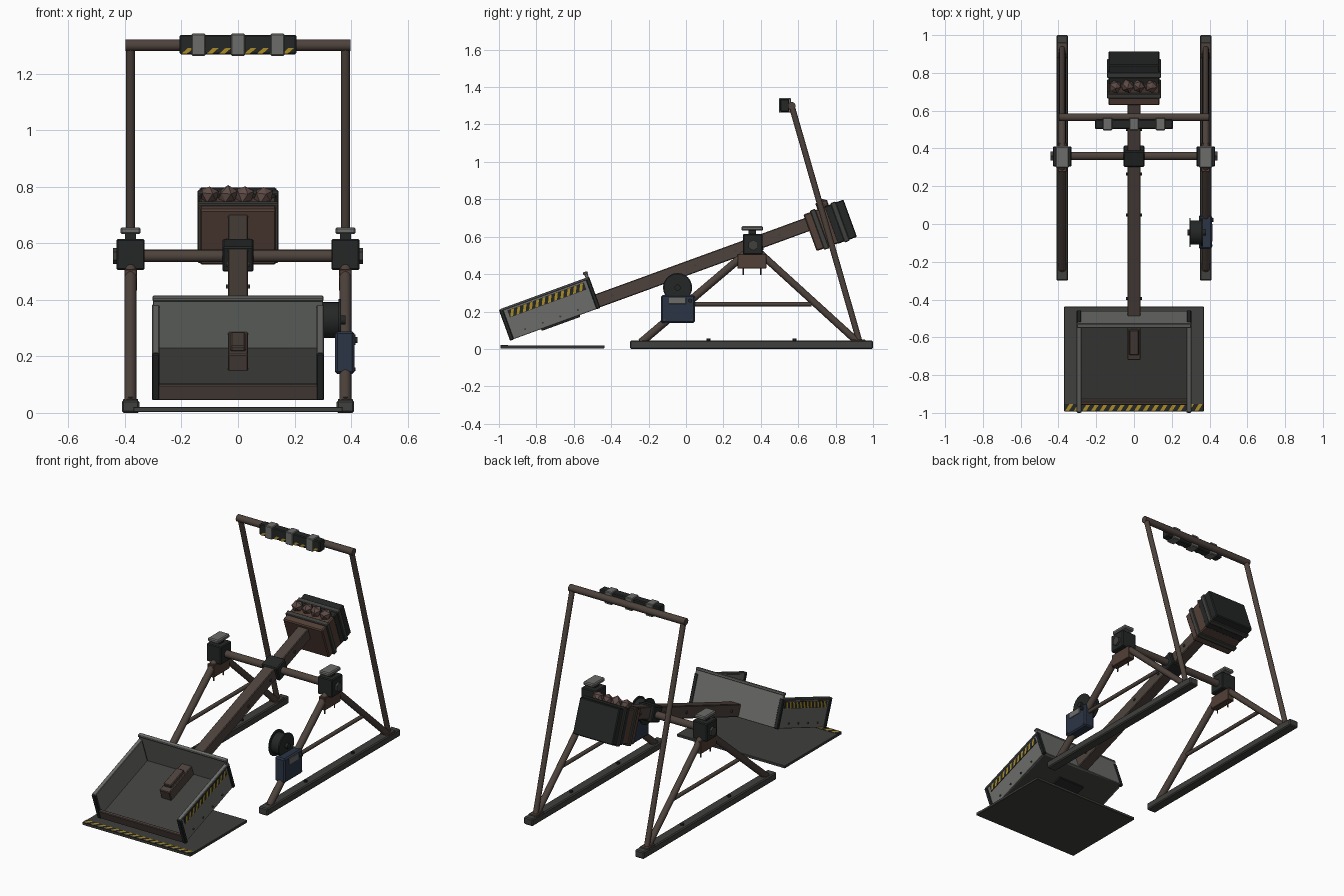
import bpy, bmesh, math, random
from mathutils import Matrix, Vector

if "Cube" in bpy.data.objects:
    bpy.data.objects.remove(bpy.data.objects["Cube"])

random.seed(4)
I = Matrix.Identity(4)
# Frame of the tilted arm: origin on the axle, local y runs along the beam
ARM = Matrix.Translation((0, 0.36, 0.555)) @ Matrix.Rotation(math.radians(20), 4, 'X')


def material(name, r, g, b):
    m = bpy.data.materials.new(name)
    m.diffuse_color = (r, g, b, 1)
    m.use_nodes = True
    m.node_tree.nodes["Principled BSDF"].inputs["Base Color"].default_value = m.diffuse_color
    return m


BROWN = material("rusty_brown", 0.075, 0.055, 0.045)
RUST = material("dark_rust", 0.085, 0.05, 0.038)
BLACK = material("black", 0.018, 0.02, 0.02)
DARK = material("dark_steel", 0.05, 0.05, 0.047)
STEEL = material("steel", 0.15, 0.155, 0.145)
NAVY = material("navy", 0.025, 0.035, 0.06)
YELLOW = material("yellow", 0.4, 0.26, 0.02)
ROCK = material("rock", 0.11, 0.07, 0.06)


def finish(name, bm, mat, M=I, smooth=False):
    bm.transform(M)
    bmesh.ops.recalc_face_normals(bm, faces=bm.faces)
    me = bpy.data.meshes.new(name)
    bm.to_mesh(me)
    bm.free()
    me.materials.append(mat)
    ob = bpy.data.objects.new(name, me)
    bpy.context.collection.objects.link(ob)
    if smooth:
        bpy.ops.object.select_all(action='DESELECT')
        ob.select_set(True)
        bpy.context.view_layer.objects.active = ob
        bpy.ops.object.shade_smooth_by_angle(angle=math.radians(40))
    return ob


def box(name, lo, hi, mat, bevel=0.004, M=I):
    bm = bmesh.new()
    lo, hi = Vector(lo), Vector(hi)
    bmesh.ops.create_cube(bm, size=1, matrix=Matrix.Translation((lo + hi) / 2)
                          @ Matrix.Diagonal((*(hi - lo), 1)))
    if bevel:
        bmesh.ops.bevel(bm, geom=bm.edges[:], offset=bevel, segments=1, affect='EDGES')
    return finish(name, bm, mat, M)


def rod(name, p, q, r, mat, sides=12, M=I):
    p, q = Vector(p), Vector(q)
    d = q - p
    T = Matrix.Translation((p + q) / 2) @ d.to_track_quat('Z', 'Y').to_matrix().to_4x4()
    bm = bmesh.new()
    bmesh.ops.create_cone(bm, cap_ends=True, segments=sides, radius1=r, radius2=r,
                          depth=d.length, matrix=T)
    return finish(name, bm, mat, M, sides > 8)


def stripes(name, origin, along, up, n, M=I):
    """Row of slanted yellow bars filling the rectangle along x up."""
    bm = bmesh.new()
    o, a, u = Vector(origin), Vector(along) / n, Vector(up)
    for i in range(n):
        pts = (o + a * i, o + a * (i + .45), o + a * (i + .95) + u, o + a * (i + .5) + u)
        bm.faces.new([bm.verts.new(p) for p in pts])
    return finish(name, bm, YELLOW, M)


# Side frames: rail, legs, brace, mast, bearing
for s, side in ((-1, "left"), (1, "right")):
    x = s * 0.38
    box(side + "_base_rail", (x - .031, -.3, 0), (x + .031, 1, .045), DARK, .006)
    for y in (-.24, .12, .58, .92):
        rod(side + "_rail_bolt", (x, y, .04), (x, y, .056), .01, BLACK, 6)
    rod(side + "_front_leg", (x, -.24, .035), (x, .36, .545), .021, BROWN)
    rod(side + "_rear_leg", (x, .92, .035), (x, .36, .545), .019, BROWN)
    rod(side + "_brace", (x, .03, .24), (x, .67, .24), .012, BROWN)
    rod(side + "_mast", (x, .93, .03), (x, .565, 1.3), .016, BROWN)
    box(side + "_mast_foot", (x - .027, .88, .04), (x + .027, .96, .05), BROWN, .003)
    box(side + "_bearing_block", (x - .05, .305, .505), (x + .05, .41, .615), BLACK, .005)
    box(side + "_bearing_stem", (x - .02, .335, .61), (x + .02, .375, .64), BLACK, 0)
    box(side + "_bearing_cap", (x - .036, .297, .632), (x + .036, .412, .656), STEEL, .006)
    box(side + "_gusset", (x - .022, .275, .43), (x + .022, .43, .508), RUST, .003)
    for y in (.305, .4):
        rod(side + "_gusset_pin", (x, y, .395), (x, y, .435), .004, RUST, 6)
    rod(side + "_axle_nut", (s * .425, .36, .555), (s * .442, .36, .555), .029, DARK, 6)

# Top crossbar with padded, clamped bumper
rod("crossbar", (-.397, .565, 1.3), (.397, .565, 1.3), .021, BROWN)
box("bumper_pad", (-.207, .503, 1.268), (.207, .552, 1.337), BLACK, .005)
stripes("bumper_stripes", (-.2, .501, 1.27), (.4, 0, 0), (0, 0, .02), 9)
for x in (-.14, 0, .14):
    box("bumper_clamp", (x - .025, .496, 1.263), (x + .025, .562, 1.341), STEEL, .004)

# Axle and hub
rod("axle", (-.435, .36, .555), (.435, .36, .555), .022, BROWN, 16)
box("hub", (-.055, -.045, -.045), (.055, .045, .05), BLACK, .006, ARM)

# Beam
box("beam", (-.035, -1.135, -.032), (.035, .33, .042), BROWN, .004, ARM)
box("beam_end_cap", (-.026, -1.1, .04), (.026, -.96, .062), BROWN, .004, ARM)
for y in (-.8, -.33, -.1, .15):
    rod("beam_bolt", (-.042, y, .005), (.042, y, .005), .008, DARK, 6, ARM)

# Counterweight with straps and rocks
box("counterweight", (-.135, .307, -.146), (.135, .533, .062), RUST, .006, ARM)
box("counterweight_rear_cover", (-.136, .425, -.148), (.136, .536, .064), BLACK, .005, ARM)
for y in (.362, .478):
    box("counterweight_strap", (-.143, y - .015, -.154), (.143, y + .015, .07), DARK, .004, ARM)
for x in (-.1, -.035, .025, .09):
    bm = bmesh.new()
    bmesh.ops.create_icosphere(bm, subdivisions=1, radius=.036)
    for v in bm.verts:
        v.co *= random.uniform(.85, 1.12)
    finish("rock", bm, ROCK, ARM @ Matrix.Translation((x, .42, .075)))

# Scoop tray on the low end of the beam
box("tray_floor", (-.29, -1.39, -.034), (.29, -.885, -.018), DARK, .002, ARM)
box("tray_front_lip", (-.29, -1.395, -.036), (.29, -1.375, .022), BROWN, .004, ARM)
box("tray_back_wall", (-.3, -.903, -.034), (.3, -.885, .165), STEEL, .002, ARM)
box("tray_back_rim", (-.302, -.908, .158), (.302, -.882, .174), STEEL, .004, ARM)
box("tray_under_plate", (-.09, -1.22, -.044), (.09, -1.0, -.032), BLACK, .002, ARM)
for s, side in ((-1, "left"), (1, "right")):
    def sx(a, b):
        return min(s * a, s * b), max(s * a, s * b)
    x0, x1 = sx(.282, .296)
    box(side + "_tray_wall", (x0, -1.39, -.034), (x1, -.89, .135), STEEL, .002, ARM)
    x0, x1 = sx(.278, .304)
    box(side + "_tray_rim", (x0, -1.39, .13), (x1, -.89, .142), STEEL, .003, ARM)
    for y in (-1.397, -.905):
        box(side + "_tray_post", (x0, y, -.036), (x1, y + .022, .14), BLACK, .004, ARM)
    x0, x1 = sx(.294, .299)
    box(side + "_tray_hazard_band", (x0, -1.355, .082), (x1, -.92, .122), BLACK, 0, ARM)
    stripes(side + "_tray_stripes", (s * .3, -1.352, .084), (0, .428, 0), (0, 0, .036), 12, ARM)
    for y in (-1.3, -1.2, -1.1, -1.0):
        rod(side + "_tray_rivet", (s * .29, y, -.005), (s * .301, y, -.005), .006, DARK, 6, ARM)

# Ground plate under the tray
box("ground_plate", (-.37, -.992, .003), (.37, -.437, .019), DARK, .002)
box("ground_hazard_band", (-.369, -.991, .018), (.369, -.953, .0205), BLACK, 0)
stripes("ground_stripes", (-.365, -.99, .0213), (.73, 0, 0), (0, .036, 0), 16)

# Winch drum and control box on the right front leg
for x0, x1, r in ((.293, .3, .078), (.3, .362, .064), (.356, .364, .074), (.284, .38, .016)):
    rod("winch_drum", (x0, -.045, .328), (x1, -.045, .328), r, BLACK, 24)
box("control_box", (.343, -.133, .138), (.412, .047, .288), NAVY, .008)
box("control_screen", (.408, -.092, .24), (.416, 0, .278), STEEL, .002)
rod("control_knob", (.41, .022, .258), (.422, .022, .258), .011, BLACK, 12)
for y in (-.115, .03):
    rod("control_screw", (.41, y, .155), (.415, y, .155), .006, DARK, 6)
